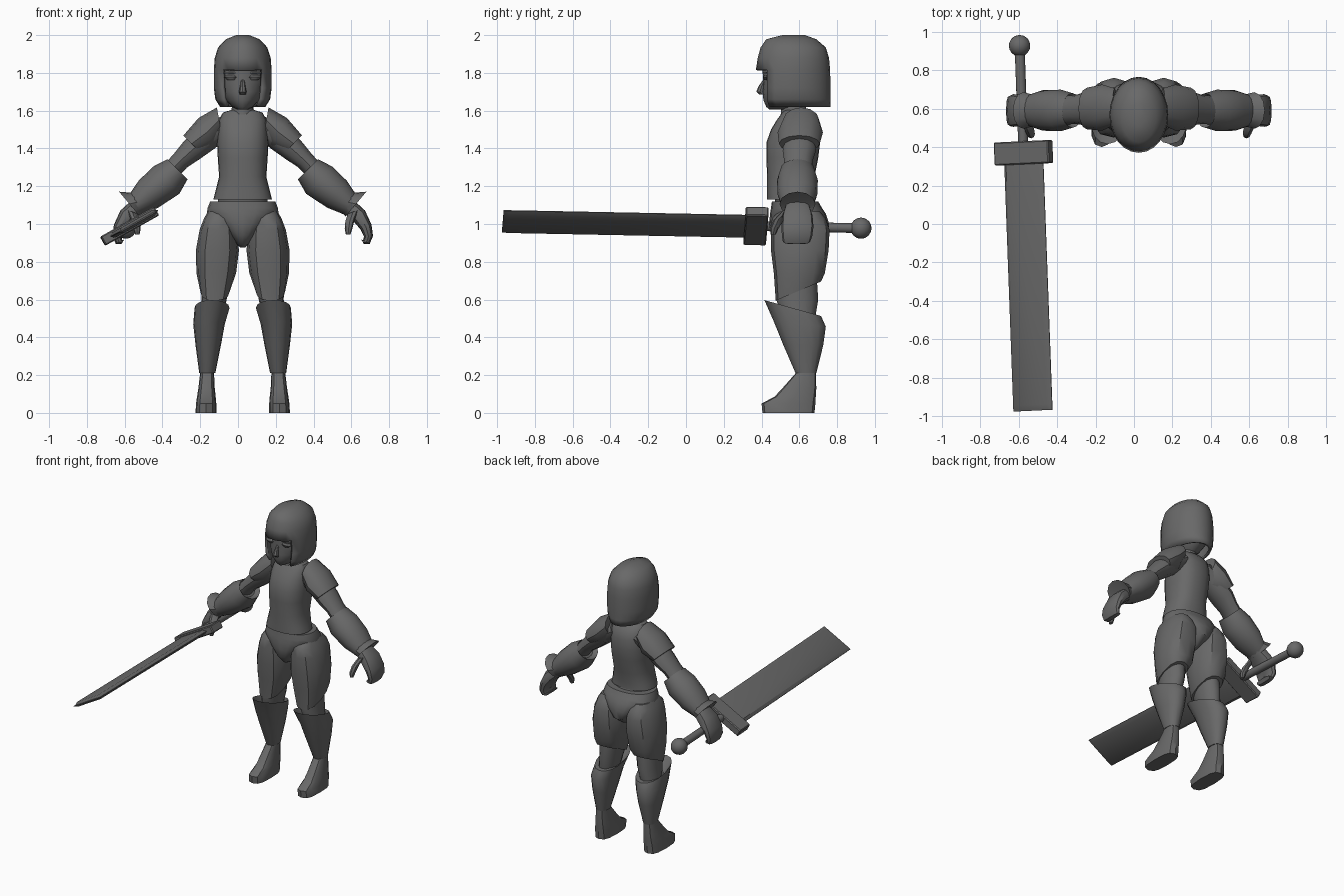
import bpy, bmesh, math
from mathutils import Vector, Matrix

CX = 0.025  # body centre line
steel = bpy.data.materials.new("dark_grey")
steel.diffuse_color = (0.14, 0.14, 0.14, 1)


def finish(name, bm, mirror=False, origin=(CX, 0, 0), angle=38):
    bmesh.ops.recalc_face_normals(bm, faces=bm.faces)
    me = bpy.data.meshes.new(name)
    bm.to_mesh(me)
    bm.free()
    me.materials.append(steel)
    ob = bpy.data.objects.new(name, me)
    ob.location = origin
    bpy.context.collection.objects.link(ob)
    bpy.ops.object.select_all(action='DESELECT')
    ob.select_set(True)
    bpy.context.view_layer.objects.active = ob
    bpy.ops.object.shade_smooth_by_angle(angle=math.radians(angle))
    if mirror:
        ob.modifiers.new("mirror", 'MIRROR').use_mirror_merge = False
    return ob


def rings_mesh(rings, n=16, power=2.0, caps=True):
    """Skin rings of (x, y, z, ru, rv, tilt, pitch): tilt turns the ring about y, pitch slopes it along y."""
    bm = bmesh.new()
    loops = []
    for r in rings:
        x, y, z, ru, rv, tilt, pitch = (tuple(r) + (0, 0))[:7]
        t = math.radians(tilt)
        loop = []
        for i in range(n):
            a = 2 * math.pi * i / n
            u, v = [math.copysign(abs(k) ** (2 / power), k) for k in (math.cos(a), math.sin(a))]
            loop.append(bm.verts.new((x + u * ru * math.cos(t), y + v * rv,
                                      z + u * ru * math.sin(t) + pitch * v * rv)))
        loops.append(loop)
    for a, b in zip(loops, loops[1:]):
        for i in range(n):
            j = (i + 1) % n
            bm.faces.new((a[i], a[j], b[j], b[i]))
    if caps:
        bm.faces.new(loops[0])
        bm.faces.new(loops[-1])
    return bm


def loft(name, rings, mirror=False, **kw):
    return finish(name, rings_mesh(rings, **kw), mirror)


def span(z, x0, x1, y0, y1, pitch=0):
    """Level ring from its x and y extents."""
    return ((x0 + x1) / 2, (y0 + y1) / 2, z, (x1 - x0) / 2, (y1 - y0) / 2, 0, pitch)


def mid(z, rx, y0, y1):
    return span(z, -rx, rx, y0, y1)


# Hair: bobbed cap with the face opening cut out below the fringe
bm = rings_mesh([mid(2.0, .035, .51, .63), mid(1.978, .09, .425, .69), mid(1.935, .13, .395, .74),
                 mid(1.88, .148, .38, .757), mid(1.815, .153, .37, .763), mid(1.72, .153, .37, .765),
                 mid(1.66, .145, .37, .765), mid(1.62, .12, .385, .765)], n=24)
opening = [f for f in bm.faces if f.calc_center_median().z < 1.81
           and (f.calc_center_median().y < .43 or len(f.verts) > 4)]
bmesh.ops.delete(bm, geom=opening, context='FACES')
hair = finish("hair", bm, angle=45)
shell = hair.modifiers.new("thickness", 'SOLIDIFY')
shell.thickness, shell.offset = .018, -1

# Head, nose, eyes and neck
loft("head", [mid(1.9, .11, .41, .72), mid(1.81, .128, .405, .74), mid(1.75, .128, .41, .74),
              mid(1.70, .115, .405, .72), mid(1.655, .088, .41, .68), mid(1.62, .055, .425, .64),
              mid(1.607, .03, .44, .60)], n=20)
loft("nose", [(0, .425, 1.775, .008, .008), (0, .40, 1.73, .014, .016), (0, .392, 1.70, .02, .02),
              (0, .402, 1.685, .016, .012)], n=8)
loft("eye", [(.06, .428, 1.762, .02, .014), (.062, .424, 1.777, .036, .016),
             (.064, .428, 1.79, .026, .014)], mirror=True, n=10)
loft("brow", [(.062, .424, 1.796, .04, .014), (.064, .424, 1.804, .034, .014)], mirror=True, n=10)
loft("neck", [mid(1.70, .055, .51, .63), mid(1.56, .06, .50, .64)])

# Breastplate and waist
loft("breastplate", [mid(1.605, .055, .52, .63), mid(1.59, .105, .51, .655), mid(1.55, .126, .48, .69),
                     mid(1.50, .132, .45, .705), mid(1.43, .136, .425, .71), mid(1.35, .132, .425, .70),
                     mid(1.25, .125, .43, .68), mid(1.17, .145, .43, .665), mid(1.13, .155, .43, .665)],
     n=24, power=2.4)
loft("waist", [mid(1.2, .12, .46, .64), mid(1.06, .14, .48, .68)])

# Pelvis plate narrowing to the crotch
loft("pelvis", [mid(1.12, .172, .455, .70), mid(1.085, .186, .45, .72), mid(1.055, .19, .445, .74),
                mid(1.0, .135, .44, .758), mid(.94, .075, .45, .75), mid(.89, .03, .49, .68),
                mid(.875, .012, .53, .62)], n=20, power=2.3)

# Legs
loft("thigh", [span(1.065, .07, .185, .49, .71), span(1.03, .05, .205, .455, .74),
               span(.97, .03, .228, .45, .76), span(.86, .02, .248, .45, .755),
               span(.74, .035, .245, .465, .735), span(.645, .07, .225, .475, .715, .42)],
     mirror=True, n=12, power=2.5)
loft("knee", [span(.75, .06, .22, .49, .69), span(.6, .085, .217, .478, .70), span(.48, .11, .23, .52, .68)],
     mirror=True)
loft("shin_guard", [span(.52, .10, .235, .50, .66), span(.555, .07, .255, .415, .715, -.28),
                    span(.47, .095, .262, .465, .74, -.1), span(.36, .115, .25, .515, .727),
                    span(.21, .145, .23, .58, .69)], mirror=True, power=2.2)
loft("foot", [span(.215, .152, .225, .585, .687), span(.13, .148, .235, .51, .69),
              span(.085, .143, .242, .468, .687), span(.05, .14, .247, .40, .685),
              span(0, .14, .25, .405, .68)], mirror=True, n=12, power=3)

# Arms
loft("shoulder_guard", [(.125, .61, 1.55, .068, .095, 80), (.19, .605, 1.485, .088, .12, 60),
                        (.27, .60, 1.425, .062, .108, 45)], mirror=True, n=12)
loft("upper_arm", [(.09, .605, 1.52, .055, .08, 60), (.20, .60, 1.45, .072, .085, 45),
                   (.275, .60, 1.385, .062, .088, 45), (.33, .595, 1.335, .05, .075, 45),
                   (.40, .59, 1.26, .05, .075, 45)], mirror=True, n=12)
loft("bracer", [(.365, .59, 1.275, .05, .07, 45), (.345, .59, 1.29, .075, .09, 45),
                (.405, .59, 1.232, .10, .108, 46), (.50, .59, 1.157, .088, .105, 54),
                (.575, .59, 1.095, .058, .08, 52)], mirror=True)
loft("cuff", [(.548, .59, 1.118, .06, .082, 52), (.60, .59, 1.106, .085, .095, 50),
              (.578, .59, 1.092, .05, .07, 50)], mirror=True, n=12)
# Hand with curled fingers, and thumb
loft("hand", [(.57, .59, 1.085, .042, .065, 48), (.615, .59, 1.045, .042, .08, 40),
              (.652, .59, .985, .032, .085, 22), (.666, .588, .935, .024, .08, 5),
              (.655, .585, .905, .02, .072, -30), (.635, .585, .905, .014, .065, -60)],
     mirror=True, n=12, power=2.8)
loft("thumb", [(.585, .54, 1.065, .03, .035, 20), (.568, .49, 1.02, .025, .027, 10),
               (.56, .467, .975, .02, .022, 0), (.558, .462, .945, .012, .014, 0)], mirror=True, n=8)

# Sword frame: local y runs from blade tip to pommel, local x across the blade
tip, base = Vector((-.525, -.97, 1.015)), Vector((-.572, .31, .99))
along = (base - tip).normalized()
across = Vector((.87, 0, .49))
across = (across - along * across.dot(along)).normalized()
frame = Matrix((across, along, across.cross(along))).transposed().to_4x4()
frame.translation = base


def sword_part(name, bm):
    bm.transform(frame)
    finish(name, bm, origin=(0, 0, 0), angle=30)


# Blade: slab with chamfered cutting edges, drawn in to a chisel tip
bm = bmesh.new()
length = (base - tip).length
loops = []
for y, w, t in ((.02, .116, .016), (.03 - length, .116, .016), (-length, .116, .003)):
    pts = ((-w, .002), (-w + .018, t), (w - .028, t), (w, .002), (w, -.002), (w - .028, -t),
           (-w + .018, -t), (-w, -.002))
    loops.append([bm.verts.new((x, y, z)) for x, z in pts])
for a, b in zip(loops, loops[1:]):
    for i in range(8):
        bm.faces.new((a[i], a[(i + 1) % 8], b[(i + 1) % 8], b[i]))
bm.faces.new(loops[0])
bm.faces.new(loops[-1])
sword_part("blade", bm)

# Cross guard
bm = bmesh.new()
bmesh.ops.create_cube(bm, size=1)
bm.transform(Matrix.Translation((0, .06, 0)) @ Matrix.Diagonal((.325, .12, .055, 1)))
bmesh.ops.bevel(bm, geom=bm.edges[:], offset=.006, segments=1, affect='EDGES')
sword_part("guard", bm)

# Grip and pommel
bm = bmesh.new()
bmesh.ops.create_cone(bm, cap_ends=True, segments=16, radius1=.026, radius2=.026, depth=.52,
                      matrix=Matrix.Translation((0, .35, 0)) @ Matrix.Rotation(math.pi / 2, 4, 'X'))
sword_part("grip", bm)
bm = bmesh.new()
bmesh.ops.create_uvsphere(bm, u_segments=16, v_segments=10, radius=.056,
                          matrix=Matrix.Translation((0, .617, 0)))
sword_part("pommel", bm)
